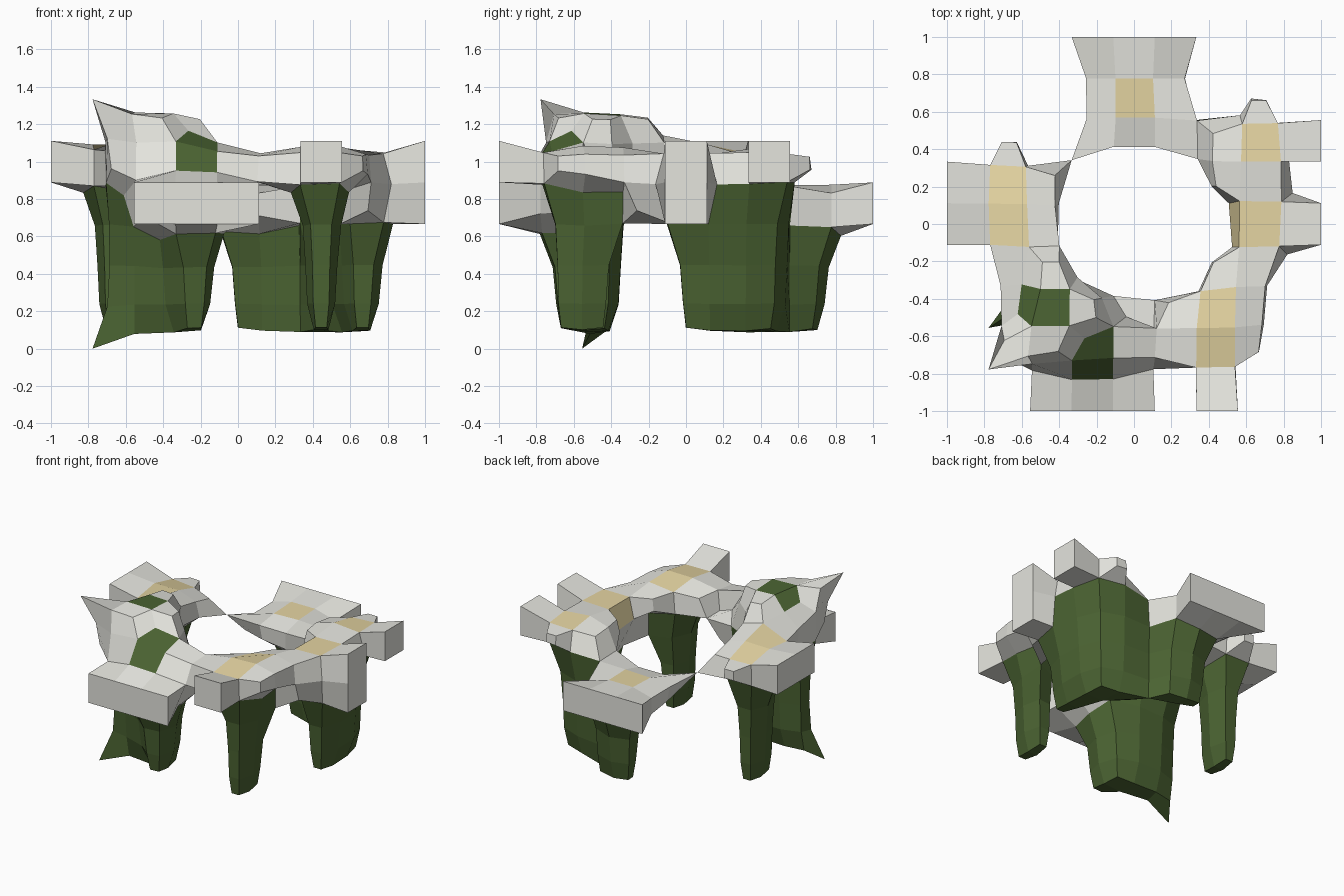
import bpy
import bmesh
from mathutils import Vector

default_cube = bpy.data.objects.get("Cube")
if default_cube:
    bpy.data.objects.remove(default_cube, do_unlink=True)

CELL = 2 / 9            # size of one building block
STONE, TAN, GREEN = 0, 1, 2
cells = {}


def block(columns, rows, levels, colour=STONE):
    """Fill an inclusive range of building blocks with one colour."""
    for i in range(columns[0], columns[-1] + 1):
        for j in range(rows[0], rows[-1] + 1):
            for k in range(levels[0], levels[-1] + 1):
                cells[i, j, k] = colour


def make_material(name, rgb):
    material = bpy.data.materials.new(name)
    material.use_nodes = True
    colour = (*rgb, 1.0)
    material.diffuse_color = colour
    material.node_tree.nodes["Principled BSDF"].inputs["Base Color"].default_value = colour
    return material


# Upper ring: front, left side, right side
block([4], [1], [4])
block([5], [1, 2], [4])
block([6, 7], [1, 3], [4])
block([7], [4, 6], [4])
block([6], [5, 6], [4])
block([1, 2], [1, 5], [4])
block([3], [1, 2], [4])

# Lower ring at the back, and the stone under the front and left arms
block([3, 5], [6, 8], [3])
block([2, 4], [0, 1], [3])
block([4], [2], [3])
block([7], [3, 4], [3])

# Raised crest on the front right
block([1, 2], [1], [5])
block([2], [2, 3], [5])
block([3], [2], [5])

# Arms reaching outwards, and two short stubs
block([6], [0], [4])
block([8], [4], [3, 4])
block([8], [6], [4])
block([0], [4, 5], [4])
block([7], [7], [4])
block([1], [6], [4])

# Legs
block([6], [1, 2], [0, 3], GREEN)
block([1], [4, 5], [0, 3], GREEN)
block([7], [4], [0, 2], GREEN)
block([7], [5, 6], [0, 3], GREEN)
block([6], [6], [0, 3], GREEN)
block([4, 5], [7], [0, 2], GREEN)
block([1, 3], [2], [0, 3], GREEN)
block([3], [1], [0, 2], GREEN)

# Stems showing through the crest, and tan caps over the legs
block([3], [1], [4], GREEN)
block([2], [2], [5], GREEN)
block([6], [1, 2], [4], TAN)
block([1], [4, 5], [4], TAN)
block([7], [4], [4], TAN)
block([7], [6], [4], TAN)
block([4], [7], [3], TAN)

# Skin of the blocks, with shared corners
bm = bmesh.new()
corner_verts = {}


def corner(key):
    if key not in corner_verts:
        i, j, k = key
        corner_verts[key] = bm.verts.new((i * CELL - 1, j * CELL - 1, k * CELL))
    return corner_verts[key]


LOOP = [(0, 0), (1, 0), (1, 1), (0, 1)]
for cell, colour in cells.items():
    for axis in range(3):
        for side in (0, 1):
            neighbour = list(cell)
            neighbour[axis] += 2 * side - 1
            if tuple(neighbour) in cells:
                continue
            keys = []
            for a, b in (LOOP if side else LOOP[::-1]):
                key = list(cell)
                key[axis] += side
                key[(axis + 1) % 3] += a
                key[(axis + 2) % 3] += b
                keys.append(tuple(key))
            face = bm.faces.new([corner(key) for key in keys])
            face.material_index = colour

# Soften the blocks; arm ends and the two spikes stay put
SPIKES = {(1, 1, 6), (1, 2, 0)}


def is_fixed(key):
    return key in SPIKES or key[0] in (0, 9) or key[1] in (0, 9)


for step in range(4):
    moved = {}
    for key, vert in corner_verts.items():
        around = [edge.other_vert(vert).co for edge in vert.link_edges]
        average = sum(around, Vector()) / len(around)
        moved[key] = vert.co.copy() if is_fixed(key) else vert.co.lerp(average, 0.5)
    for key, vert in corner_verts.items():
        vert.co = moved[key]

mesh = bpy.data.meshes.new("ring_on_legs")
for material in (
    make_material("pale_stone", (0.78, 0.78, 0.73)),
    make_material("tan", (0.78, 0.66, 0.36)),
    make_material("dark_green", (0.07, 0.125, 0.032)),
):
    mesh.materials.append(material)
bm.to_mesh(mesh)
bm.free()
ring = bpy.data.objects.new("ring_on_legs", mesh)
bpy.context.collection.objects.link(ring)
